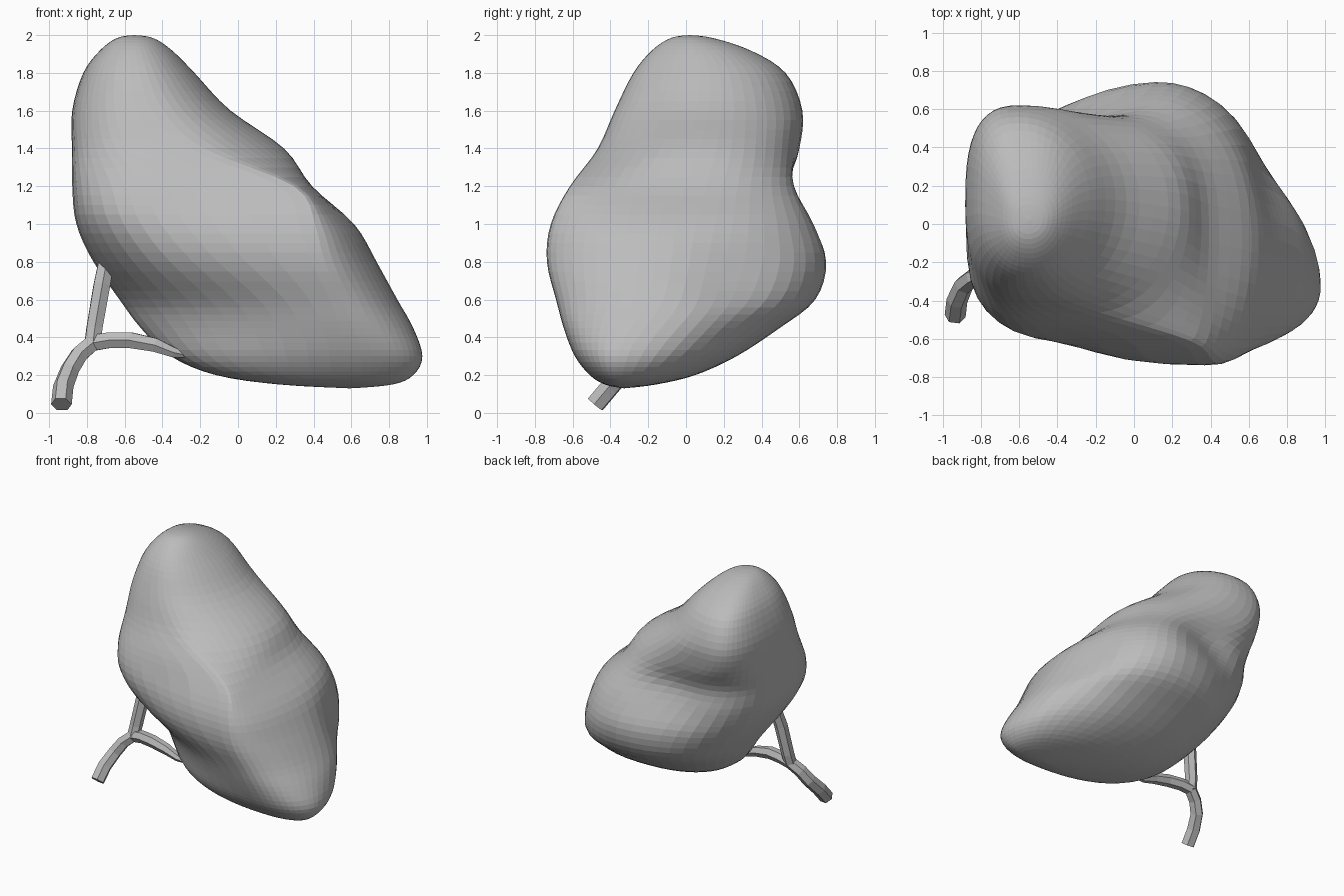
import bpy, bmesh
from math import sin, cos, pi, exp
from mathutils import Vector

cube = bpy.data.objects.get("Cube")
if cube:
    bpy.data.objects.remove(cube)


def make_material(name, value):
    mat = bpy.data.materials.new(name)
    mat.use_nodes = True
    colour = (value, value, value, 1)
    mat.diffuse_color = colour
    mat.node_tree.nodes["Principled BSDF"].inputs["Base Color"].default_value = colour
    return mat


grey = make_material("plain grey", 0.5)

# Body sections: height, left x, right x, front y, back y,
# x of the front-most point, x of the back-most point
SECTIONS = [
    (.13, .6, .6, -.33, -.33, .6, .6),
    (.15, .22, .82, -.43, -.16, .6, .5),
    (.2, -.12, .93, -.51, .05, .6, .4),
    (.3, -.36, .98, -.59, .27, .6, .25),
    (.45, -.52, .93, -.65, .5, .55, .18),
    (.6, -.63, .85, -.69, .69, .5, .14),
    (.8, -.77, .74, -.74, .75, .42, .12),
    (1, -.86, .62, -.72, .69, .38, .06),
    (1.2, -.88, .39, -.62, .6, .3, -.12),
    (1.4, -.88, .25, -.47, .61, -.25, -.5),
    (1.6, -.88, -.04, -.38, .62, -.45, -.6),
    (1.8, -.82, -.23, -.28, .53, -.52, -.6),
    (1.92, -.73, -.35, -.18, .34, -.54, -.56),
    (1.985, -.64, -.45, -.08, .14, -.55, -.55),
    (2, -.55, -.55, .02, .02, -.55, -.55),
]
# Soft hollows: centre, radius, push
HOLLOWS = [
    (Vector((-.28, .58, 1.05)), .26, Vector((.01, -.09, 0))),
    (Vector((.68, .25, .65)), .25, Vector((-.05, -.05, 0))),
    (Vector((-.3, -.6, 1.05)), .22, Vector((0, .06, 0))),
]
QUARTER = 12
STEPS = 4


def catmull(a, b, c, d, t):
    return [(2*q + (r-p)*t + (2*p - 5*q + 4*r - s)*t*t + (3*q - p - 3*r + s)*t**3) / 2
            for p, q, r, s in zip(a, b, c, d)]


def smooth_sections():
    last = len(SECTIONS) - 1
    for i in range(last):
        a, d = SECTIONS[max(i-1, 0)], SECTIONS[min(i+2, last)]
        for k in range(STEPS):
            if i + k:
                yield catmull(a, SECTIONS[i], SECTIONS[i+1], d, k / STEPS)


def bump(z, centre, width):
    return exp(-((z - centre) / width) ** 2)


def outline(row):
    """Four quarter superellipses joined at the extremes of the section."""
    z, left, right, front, back, x_front, x_back = row
    middle = (front + back) / 2
    y_right = middle - .2 * max(0, min(1, 1.2 - z)) * min(1, (back - front))
    front_left = .85 + .35 * bump(z, .48, .25) - .29 * bump(z, 1.2, .35)
    front_right = 1 - .13 * bump(z, .35, .25)
    back_right = 1 - .22 * bump(z, 1.25, .25)
    back_left = .72 + .22 * bump(z, .7, .35)
    quarters = [
        ((left, middle), (x_front, front), front_left, False),
        ((right, y_right), (x_front, front), front_right, True),
        ((right, y_right), (x_back, back), back_right, False),
        ((left, middle), (x_back, back), back_left, True),
    ]
    for side, end, power, flip in quarters:
        for k in range(QUARTER):
            t = pi / 2 * (1 - k / QUARTER if flip else k / QUARTER)
            x = end[0] + (side[0] - end[0]) * max(cos(t), 0) ** power
            y = side[1] + (end[1] - side[1]) * max(sin(t), 0) ** power
            point = Vector((x, y, z))
            shift = Vector()
            for centre, radius, push in HOLLOWS:
                shift += push * bump((point - centre).length, 0, radius)
            yield point + shift


# Body: lofted rings closed by a point at each end
bm = bmesh.new()
rings = [[bm.verts.new(p) for p in outline(row)] for row in smooth_sections()]
count = QUARTER * 4
for low, high in zip(rings, rings[1:]):
    for k in range(count):
        n = (k + 1) % count
        bm.faces.new((low[k], low[n], high[n], high[k]))
for ring, row in ((rings[0], SECTIONS[0]), (rings[-1], SECTIONS[-1])):
    tip = bm.verts.new((row[1], row[3], row[0]))
    for k in range(count):
        bm.faces.new((ring[k], ring[(k + 1) % count], tip))
for _ in range(3):
    bmesh.ops.smooth_vert(bm, verts=bm.verts[:], factor=.3, use_axis_x=True, use_axis_y=True)
bmesh.ops.recalc_face_normals(bm, faces=bm.faces[:])
mesh = bpy.data.meshes.new("body")
bm.to_mesh(mesh)
bm.free()
body = bpy.data.objects.new("body", mesh)
body.data.materials.append(grey)
bpy.context.collection.objects.link(body)


# Forked duct under the front corner
def tube(name, points):
    curve = bpy.data.curves.new(name, "CURVE")
    curve.dimensions = "3D"
    curve.bevel_depth = 1
    curve.bevel_resolution = 1
    curve.use_fill_caps = True
    spline = curve.splines.new("POLY")
    spline.points.add(len(points) - 1)
    for point, (x, y, z, radius) in zip(spline.points, points):
        point.co = (x, y, z, 1)
        point.radius = radius
    spline.use_smooth = False
    curve.materials.append(grey)
    bpy.context.collection.objects.link(bpy.data.objects.new(name, curve))


fork = (-.77, -.25, .37, .048)
tube("duct_stem", [(-.935, -.48, .045, .055), (-.925, -.4, .14, .055), (-.89, -.32, .23, .052),
                   (-.84, -.28, .31, .05), fork])
tube("duct_upper_branch", [fork, (-.76, -.23, .45, .048), (-.72, -.2, .68, .05),
                           (-.69, -.16, .84, .045)])
tube("duct_lower_branch", [fork, (-.68, -.26, .385, .048), (-.57, -.28, .385, .048),
                           (-.44, -.29, .36, .042), (-.34, -.29, .32, .03),
                           (-.24, -.29, .3, .01)])
